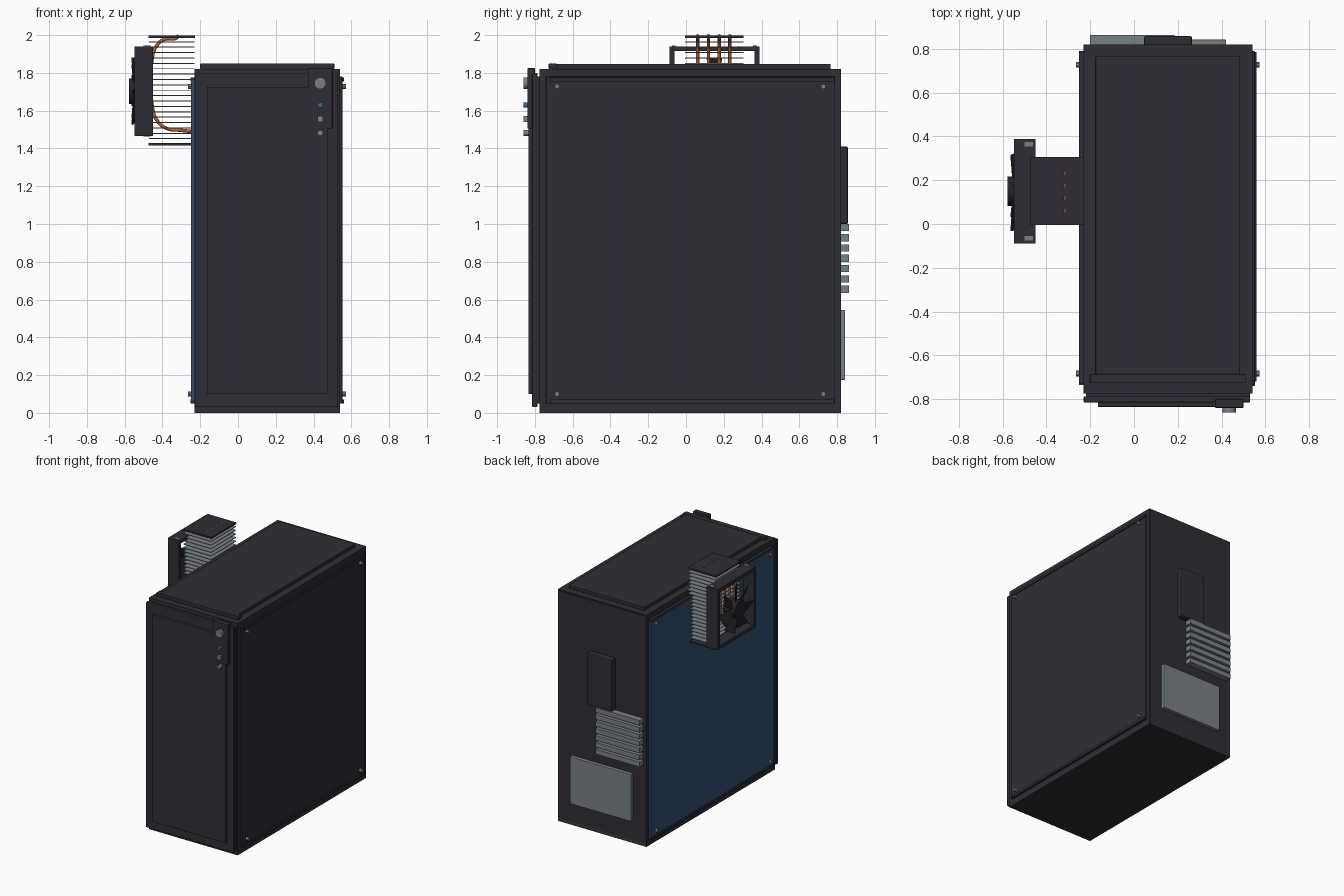
import bpy, bmesh, math
from mathutils import Matrix, Vector

if "Cube" in bpy.data.objects:
    bpy.data.objects.remove(bpy.data.objects["Cube"])


def material(name, rgb):
    m = bpy.data.materials.new(name)
    m.diffuse_color = (*rgb, 1)
    m.use_nodes = True
    m.node_tree.nodes["Principled BSDF"].inputs["Base Color"].default_value = m.diffuse_color
    return m


DARK = material("charcoal", (0.027, 0.027, 0.036))
BLACK = material("black_plastic", (0.018, 0.018, 0.022))
GREY = material("bare_metal", (0.19, 0.22, 0.24))
GLASS = material("blue_glass", (0.027, 0.08, 0.16))
BLUE = material("blue_light", (0.03, 0.14, 0.33))
COPPER = material("copper", (0.50, 0.12, 0.025))


def finish(bm, name, mat, bevel=0.0):
    bmesh.ops.recalc_face_normals(bm, faces=bm.faces)
    me = bpy.data.meshes.new(name)
    bm.to_mesh(me)
    bm.free()
    me.materials.append(mat)
    ob = bpy.data.objects.new(name, me)
    bpy.context.collection.objects.link(ob)
    if bevel:
        b = ob.modifiers.new("bevel", "BEVEL")
        b.width, b.segments = bevel, 2
    return ob


def add_box(bm, x, y, z):
    """Box from (min, max) ranges."""
    mat = Matrix.Translation([(a + b) / 2 for a, b in (x, y, z)])
    mat = mat @ Matrix.Diagonal([b - a for a, b in (x, y, z)] + [1])
    bmesh.ops.create_cube(bm, size=1, matrix=mat)


def box(name, x, y, z, mat, bevel=0.0):
    bm = bmesh.new()
    add_box(bm, x, y, z)
    return finish(bm, name, mat, bevel)


def disc(name, centre, r, depth, axis, mat, sides=24):
    """Cylinder along x or y."""
    rot = Matrix.Rotation(math.pi / 2, 4, "Y" if axis == "x" else "X")
    bm = bmesh.new()
    bmesh.ops.create_cone(bm, cap_ends=True, segments=sides, radius1=r, radius2=r,
                          depth=depth, matrix=Matrix.Translation(centre) @ rot)
    ob = finish(bm, name, mat)
    bpy.context.view_layer.objects.active = ob
    ob.select_set(True)
    bpy.ops.object.shade_smooth_by_angle()
    ob.select_set(False)
    return ob


# Case body with a recessed rear face
bm = bmesh.new()
add_box(bm, (-0.23, 0.54), (-0.775, 0.82), (0, 1.82))
bm.normal_update()
rear = [f for f in bm.faces if f.normal.y > 0.9]
bmesh.ops.inset_region(bm, faces=rear, thickness=0.03, depth=-0.006)
finish(bm, "case_body", DARK)

# Top panel and its front lip
box("top_panel", (-0.175, 0.485), (-0.69, 0.765), (1.82, 1.847), DARK, 0.004)
box("top_front_lip", (-0.20, 0.51), (-0.727, -0.685), (1.82, 1.85), DARK, 0.004)

# Stepped front bezel
box("front_gasket", (-0.22, 0.53), (-0.79, -0.77), (0.05, 1.78), DARK)
box("front_bezel", (-0.23, 0.53), (-0.815, -0.787), (0.03, 1.80), DARK, 0.005)
box("front_door", (-0.165, 0.475), (-0.835, -0.81), (0.10, 1.725), DARK, 0.003)

# Control strip with buttons and ports
box("control_strip", (0.37, 0.50), (-0.84, -0.80), (1.505, 1.825), DARK, 0.004)
disc("power_button", (0.435, -0.847, 1.745), 0.031, 0.026, "y", GREY)
disc("status_light", (0.435, -0.847, 1.63), 0.014, 0.026, "y", BLUE)
box("front_port", (0.421, 0.449), (-0.86, -0.835), (1.54, 1.572), GREY)
disc("reset_button", (0.435, -0.845, 1.482), 0.015, 0.03, "y", GREY)

# Side panels with rails, and a screw in each corner
box("right_side_panel", (0.535, 0.552), (-0.74, 0.79), (0.05, 1.78), DARK, 0.003)
box("left_glass_panel", (-0.25, -0.23), (-0.735, 0.79), (0.065, 1.76), GLASS)
for z in (0.06, 1.765):
    box("right_rail", (0.54, 0.56), (-0.72, 0.785), (z - 0.01, z + 0.01), DARK)
    box("left_rail", (-0.252, -0.23), (-0.73, 0.79), (z - 0.01, z + 0.01), DARK)
for x in (-0.253, 0.562):
    for y in (-0.683, 0.727):
        for z in (0.10, 1.728):
            disc("panel_screw", (x, y, z), 0.013, 0.022, "x", GREY, 12)

# Rear power supply plate, slot covers and connector plate
box("power_supply_plate", (-0.11, 0.42), (0.80, 0.842), (0.175, 0.545), GREY, 0.003)
box("connector_plate", (0.045, 0.265), (0.80, 0.858), (1.0, 1.41), DARK, 0.008)
for i in range(7):
    z = 0.655 + i * 0.0545
    box("slot_cover", (-0.20, 0.185), (0.812, 0.862), (z - 0.019, z + 0.019), GREY)

# Heatsink fins between two dark end plates
FY = (-0.005, 0.305)
bm = bmesh.new()
for i in range(1, 20):
    z = 1.423 + i * 0.0285
    add_box(bm, (-0.472, -0.23), FY, (z - 0.0025, z + 0.0025))
finish(bm, "cooler_fins", GREY)
box("cooler_top_plate", (-0.475, -0.228), FY, (1.986, 1.998), DARK)
box("cooler_bottom_plate", (-0.475, -0.23), FY, (1.415, 1.428), DARK)

# Four bent heat pipes
PATH = [(-0.315, 2.0), (-0.325, 1.985), (-0.39, 1.978), (-0.43, 1.945), (-0.452, 1.89),
        (-0.458, 1.75), (-0.452, 1.61), (-0.43, 1.55), (-0.38, 1.507), (-0.30, 1.496),
        (-0.22, 1.487)]
for y in (0.062, 0.119, 0.176, 0.232):
    cu = bpy.data.curves.new("heat_pipe", "CURVE")
    cu.dimensions = "3D"
    cu.bevel_depth, cu.bevel_resolution, cu.use_fill_caps = 0.009, 2, True
    sp = cu.splines.new("BEZIER")
    sp.resolution_u = 5
    sp.bezier_points.add(len(PATH) - 1)
    for p, (x, z) in zip(sp.bezier_points, PATH):
        p.co = (x, y, z)
        p.handle_left_type = p.handle_right_type = "AUTO"
    cu.materials.append(COPPER)
    ob = bpy.data.objects.new("heat_pipe", cu)
    bpy.context.collection.objects.link(ob)
    bpy.context.view_layer.objects.active = ob
    ob.select_set(True)
    bpy.ops.object.convert(target="MESH")
    bpy.context.object.select_set(False)

# Open square fan frame
CY, CZ, H, T = 0.15, 1.703, 0.238, 0.026
FX = (-0.548, -0.45)
bm = bmesh.new()
for s in (-1, 1):
    a, b = sorted((s * (H - T), s * H))
    add_box(bm, FX, (CY + a, CY + b), (CZ - H, CZ + H))
    add_box(bm, FX, (CY - H + T, CY + H - T), (CZ + a, CZ + b))
finish(bm, "fan_frame", DARK)

# Corner clips on the fan frame
for sy in (-1, 1):
    for sz in (-1, 1):
        y, z = CY + sy * 0.215, CZ + sz * (H - 0.01)
        box("fan_clip", (-0.50, -0.462), (y - 0.01, y + 0.01), (z - 0.013, z + 0.013), GREY)

# Fan hub and pitched blades
disc("fan_hub", (-0.525, CY, CZ), 0.068, 0.104, "x", BLACK, 32)
bm = bmesh.new()
for i in range(7):
    part = bmesh.new()
    add_box(part, (-0.004, 0.004), (-0.5, 0.5), (0.05, 0.178))
    for v in part.verts:
        v.co.y *= 0.09 if v.co.z > 0.1 else 0.05
    me = bpy.data.meshes.new("blade_part")
    part.to_mesh(me)
    part.free()
    me.transform(Matrix.Translation((-0.54, CY, CZ))
                 @ Matrix.Rotation(i * math.tau / 7, 4, "X")
                 @ Matrix.Rotation(math.radians(28), 4, "Z"))
    bm.from_mesh(me)
    bpy.data.meshes.remove(me)
finish(bm, "fan_blades", BLACK)
